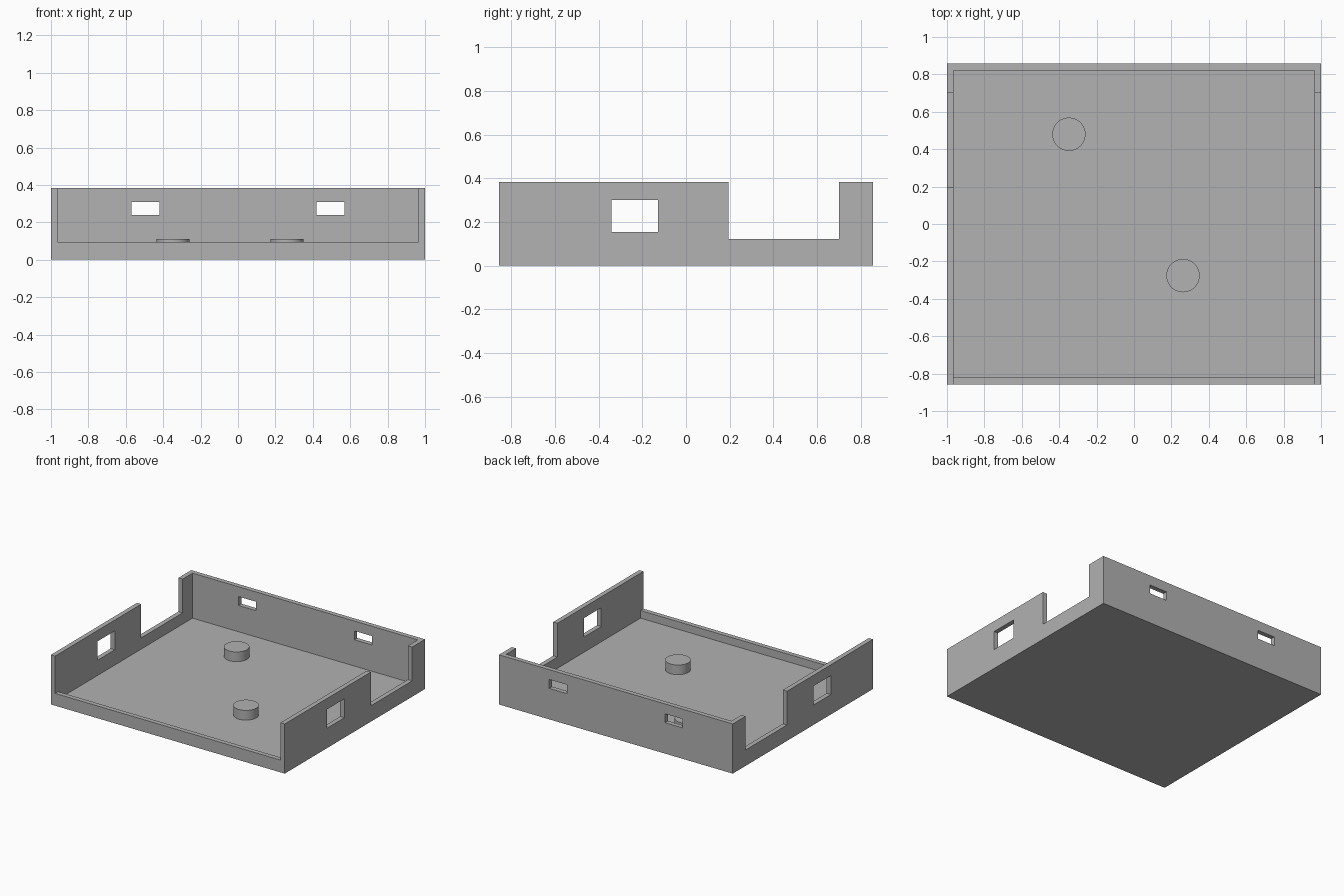
import bpy
import bmesh
import math
from mathutils import Matrix, Vector

if "Cube" in bpy.data.objects:
    bpy.data.objects.remove(bpy.data.objects["Cube"])

# Material
grey = bpy.data.materials.new("plain grey")
grey.use_nodes = True
colour = (0.445, 0.445, 0.445, 1)
grey.diffuse_color = colour
grey.node_tree.nodes["Principled BSDF"].inputs["Base Color"].default_value = colour

# Main dimensions
HALF_X, HALF_Y, HEIGHT = 1.0, 0.857, 0.384
WALL, FLOOR, LIP = 0.036, 0.036, 0.095
IN_X, IN_Y = HALF_X - WALL, HALF_Y - WALL
OVER = 1.2  # cutters reach past the outer surfaces


def add_object(name, bm):
    mesh = bpy.data.meshes.new(name)
    bm.to_mesh(mesh)
    bm.free()
    mesh.materials.append(grey)
    obj = bpy.data.objects.new(name, mesh)
    bpy.context.collection.objects.link(obj)
    return obj


def box(name, x, y, z):
    """Box given by its (low, high) range on each axis."""
    lo, hi = (Vector(c) for c in zip(x, y, z))
    bm = bmesh.new()
    bmesh.ops.create_cube(bm, size=1, matrix=Matrix.Translation((lo + hi) / 2)
                          @ Matrix.Diagonal((hi - lo).to_4d()))
    return add_object(name, bm)


def cut(target, x, y, z):
    cutter = box("cutter", x, y, z)
    cutter.hide_render = True
    mod = target.modifiers.new("cut", 'BOOLEAN')
    mod.operation, mod.solver, mod.object = 'DIFFERENCE', 'EXACT', cutter
    bpy.context.view_layer.objects.active = target
    bpy.ops.object.modifier_apply(modifier=mod.name)
    bpy.data.objects.remove(cutter)


# Tray with hollow inside and lowered front wall
tray = box("tray", (-HALF_X, HALF_X), (-HALF_Y, HALF_Y), (0, HEIGHT))
cut(tray, (-IN_X, IN_X), (-IN_Y, IN_Y), (FLOOR, OVER))
cut(tray, (-IN_X, IN_X), (-OVER, 0), (LIP, OVER))

# Open notches and windows through both side walls
cut(tray, (-OVER, OVER), (0.194, 0.7), (0.123, OVER))
cut(tray, (-OVER, OVER), (-0.341, -0.128), (0.154, 0.3))

# Slots in the back wall
for side in (-1, 1):
    cut(tray, sorted((side * 0.42, side * 0.57)), (0.5, OVER), (0.239, 0.308))

# Round pegs on the floor
PEG_TOP, SINK = 0.111, 0.01
for name, x, y in (("back_peg", -0.348, 0.48), ("front_peg", 0.262, -0.276)):
    bm = bmesh.new()
    depth = PEG_TOP - FLOOR + SINK
    bmesh.ops.create_cone(bm, cap_ends=True, segments=48, radius1=0.089,
                          radius2=0.089, depth=depth,
                          matrix=Matrix.Translation((x, y, PEG_TOP - depth / 2)))
    peg = add_object(name, bm)
    bpy.ops.object.select_all(action='DESELECT')
    peg.select_set(True)
    bpy.context.view_layer.objects.active = peg
    bpy.ops.object.shade_smooth_by_angle(angle=math.radians(30))
